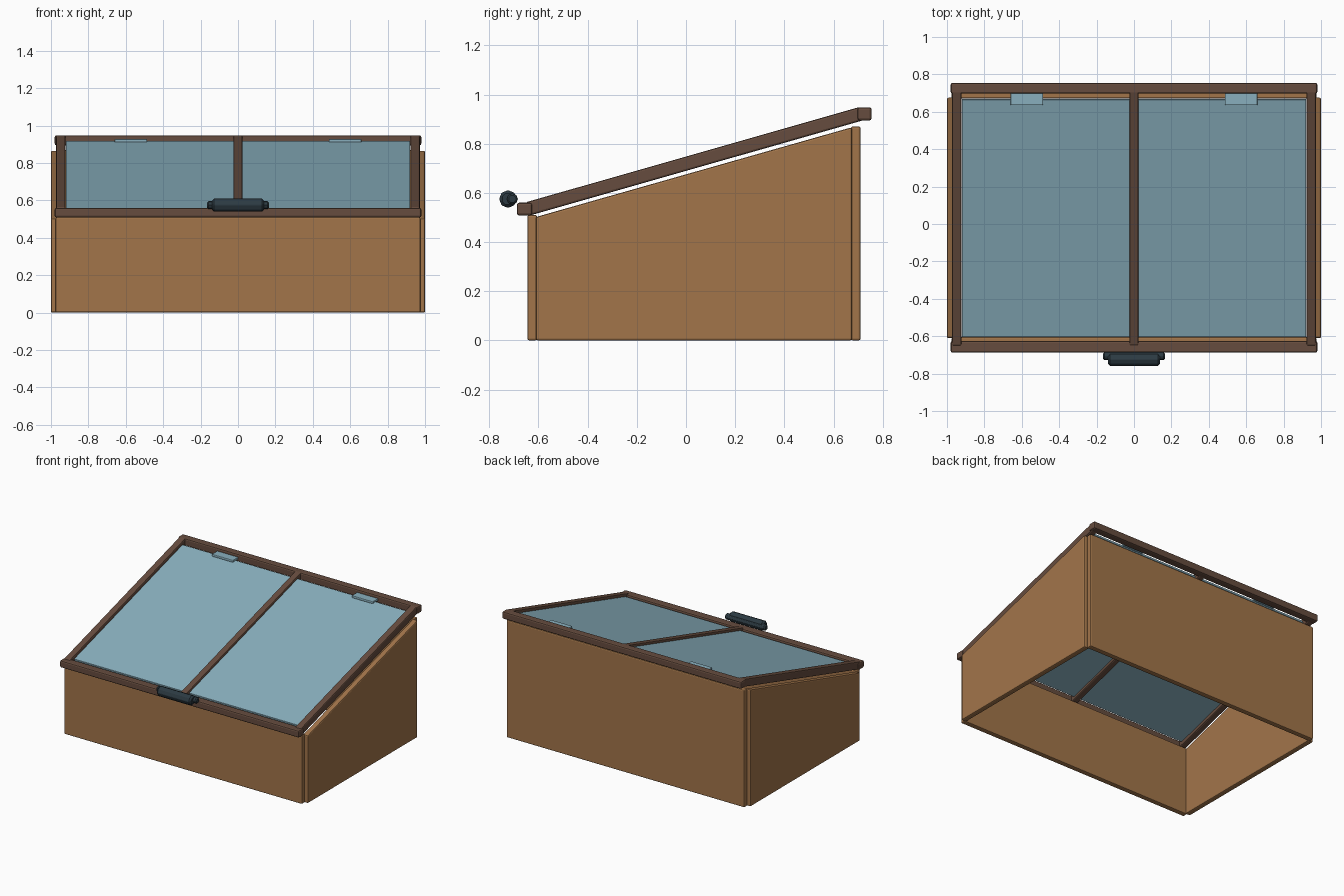
import bpy, bmesh, math
from mathutils import Matrix

if "Cube" in bpy.data.objects:
    bpy.data.objects.remove(bpy.data.objects["Cube"])

SLOPE = 0.2855                  # rise of the lid per unit of depth
TILT = math.atan(SLOPE)


def lid_z(y):
    return 0.7186 + SLOPE * y


def material(name, rgb):
    m = bpy.data.materials.new(name)
    m.use_nodes = True
    lin = [((c / 255 + 0.055) / 1.055) ** 2.4 for c in rgb] + [1]
    m.diffuse_color = lin
    m.node_tree.nodes["Principled BSDF"].inputs["Base Color"].default_value = lin
    return m


WOOD = material("cedar_wood", (162, 117, 74))
FRAME = material("dark_wood", (102, 76, 62))
GLASS = material("pale_blue_glass", (137, 175, 189))
IRON = material("dark_iron", (44, 58, 66))


def finish(name, bm, mat, bevel, segments=2):
    bmesh.ops.recalc_face_normals(bm, faces=bm.faces)
    mesh = bpy.data.meshes.new(name)
    bm.to_mesh(mesh)
    bm.free()
    mesh.materials.append(mat)
    ob = bpy.data.objects.new(name, mesh)
    bpy.context.collection.objects.link(ob)
    mod = ob.modifiers.new("soft_edges", "BEVEL")
    mod.width, mod.segments = bevel, segments
    return ob


def box(name, lo, hi, mat, bevel=0.008):
    bm = bmesh.new()
    size = [b - a for a, b in zip(lo, hi)]
    mid = [(a + b) / 2 for a, b in zip(lo, hi)]
    bmesh.ops.create_cube(bm, size=1, matrix=Matrix.Translation(mid) @ Matrix.Diagonal((*size, 1)))
    return finish(name, bm, mat, bevel)


def sloped_bar(name, x0, x1, y0, y1, thick, mat, bevel):
    """Box lying in the tilted plane of the lid."""
    y = (y0 + y1) / 2
    ob = box(name, (x0, -(y1 - y0) / 2 / math.cos(TILT), -thick / 2),
             (x1, (y1 - y0) / 2 / math.cos(TILT), thick / 2), mat, bevel)
    ob.location = (0, y, lid_z(y))
    ob.rotation_euler.x = TILT
    return ob


def side_panel(name, x0, x1):
    """Side profile with a sloping top, extruded along x."""
    profile = [(-0.61, 0), (0.675, 0), (0.675, 0.867), (-0.61, 0.502)]
    bm = bmesh.new()
    face = bm.faces.new([bm.verts.new((x0, y, z)) for y, z in profile])
    out = bmesh.ops.extrude_face_region(bm, geom=[face])
    bmesh.ops.translate(bm, vec=(x1 - x0, 0, 0),
                        verts=[v for v in out["geom"] if isinstance(v, bmesh.types.BMVert)])
    return finish(name, bm, WOOD, 0.008)


def rod(name, half, y, z, radius, bevel):
    """Eight-sided bar along x."""
    bm = bmesh.new()
    place = (Matrix.Translation((0, y, z)) @ Matrix.Rotation(math.pi / 2, 4, "Y")
             @ Matrix.Rotation(math.pi / 8, 4, "Z"))
    bmesh.ops.create_cone(bm, cap_ends=True, segments=8, radius1=radius, radius2=radius,
                          depth=half * 2, matrix=place)
    return finish(name, bm, IRON, bevel, 1)


# Open-bottomed planter box
box("front_panel", (-0.975, -0.645, 0), (0.975, -0.605, 0.51), WOOD)
box("back_panel", (-0.975, 0.67, 0), (0.975, 0.71, 0.87), WOOD)
side_panel("left_panel", 0.96, 1.0)
side_panel("right_panel", -1.0, -0.96)

# Lid frame
box("front_rail", (-0.98, -0.688, 0.508), (0.98, -0.625, 0.56), FRAME, 0.01)
box("back_rail", (-0.98, 0.697, 0.894), (0.98, 0.755, 0.948), FRAME, 0.01)
sloped_bar("left_rail", 0.922, 0.972, -0.645, 0.715, 0.056, FRAME, 0.008)
sloped_bar("right_rail", -0.972, -0.922, -0.645, 0.715, 0.056, FRAME, 0.008)
sloped_bar("centre_bar", -0.024, 0.024, -0.645, 0.715, 0.054, FRAME, 0.008)

# Glass panes
for name, side in (("left_pane", 1), ("right_pane", -1)):
    x0, x1 = sorted((side * 0.015, side * 0.92))
    sloped_bar(name, x0, x1, -0.603, 0.667, 0.02, GLASS, 0.004)

# Hinge plates
for name, x in (("left_hinge", 0.573), ("right_hinge", -0.573)):
    box(name, (x - 0.087, 0.635, 0.91), (x + 0.087, 0.7, 0.928), GLASS, 0.005)

# Lifting handle
rod("handle_grip", 0.14, -0.724, 0.575, 0.038, 0.012)
rod("handle_mount", 0.165, -0.706, 0.575, 0.024, 0.008)
